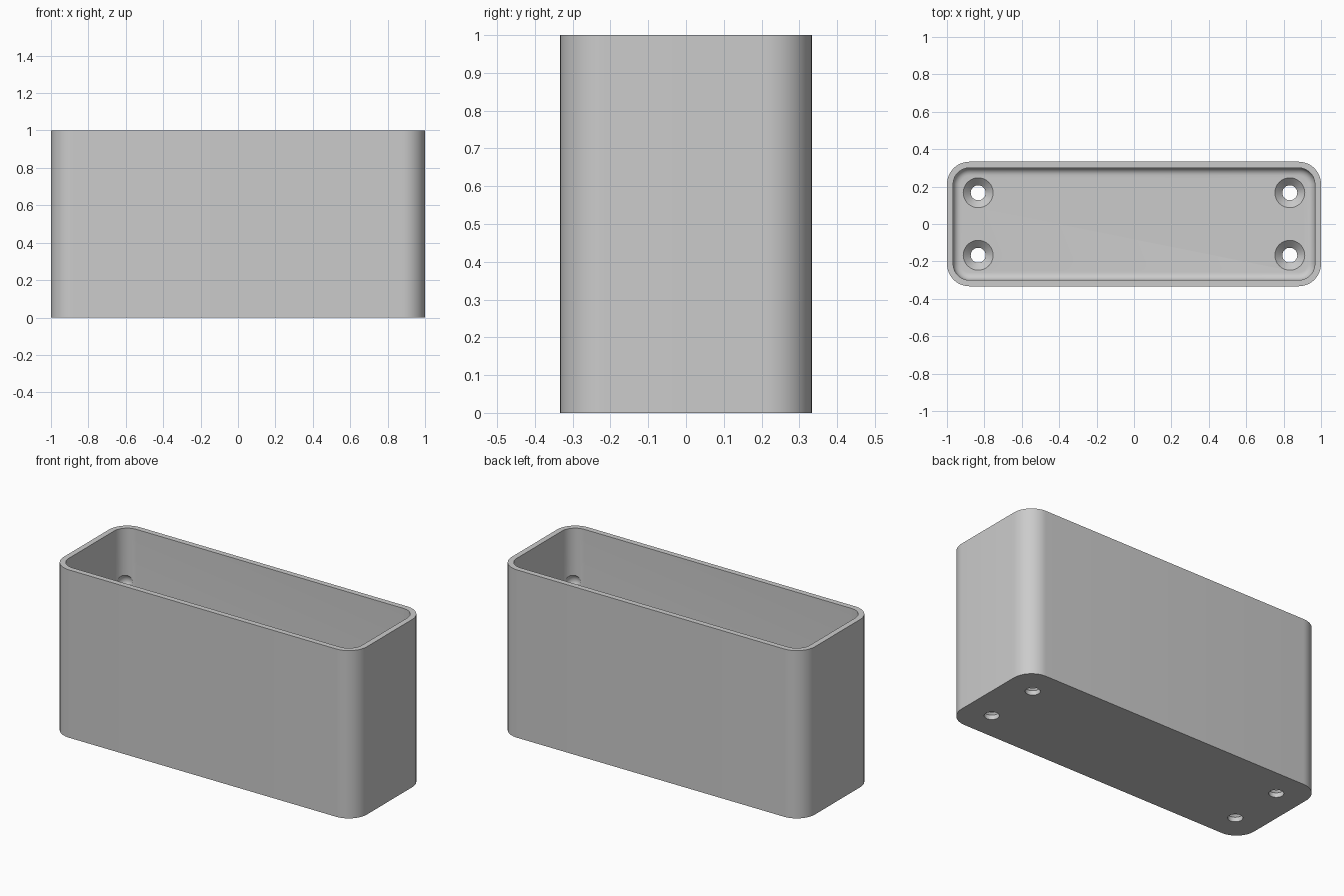
import bpy, bmesh
from math import sin, cos, pi, sqrt
from mathutils import Vector

if "Cube" in bpy.data.objects:
    bpy.data.objects.remove(bpy.data.objects["Cube"], do_unlink=True)

HALF_X, HALF_Y, HEIGHT = 1.0, 0.333, 1.0
CORNER, WALL, FLOOR, FILLET = 0.12, 0.033, 0.067, 0.04
CORNER_STEPS, FILLET_STEPS = 12, 6
SIGNS = [(sx, sy) for sx in (-1, 1) for sy in (-1, 1)]

grey = bpy.data.materials.new("plain_grey")
grey.use_nodes = True
grey.diffuse_color = (0.6, 0.6, 0.6, 1)
grey.node_tree.nodes["Principled BSDF"].inputs["Base Color"].default_value = grey.diffuse_color


def make_object(name, bm):
    bmesh.ops.recalc_face_normals(bm, faces=bm.faces)
    mesh = bpy.data.meshes.new(name)
    bm.to_mesh(mesh)
    bm.free()
    mesh.materials.append(grey)
    obj = bpy.data.objects.new(name, mesh)
    bpy.context.collection.objects.link(obj)
    return obj


def rounded_ring(bm, inset, z):
    """Rounded rectangle, shrunk by inset, at height z."""
    ring = []
    corners = [(1, 1), (-1, 1), (-1, -1), (1, -1)]
    for quarter, (sx, sy) in enumerate(corners):
        for i in range(CORNER_STEPS + 1):
            a = (quarter + i / CORNER_STEPS) * pi / 2
            r = CORNER - inset
            ring.append(bm.verts.new((sx * (HALF_X - CORNER) + r * cos(a),
                                      sy * (HALF_Y - CORNER) + r * sin(a), z)))
    return ring


def loft(bm, rings):
    """Join rings in order and cap both ends."""
    for low, high in zip(rings, rings[1:]):
        for i in range(len(low)):
            j = (i + 1) % len(low)
            bm.faces.new((low[i], low[j], high[j], high[i]))
    bm.faces.new(rings[0])
    bm.faces.new(rings[-1])


# Open box: outside, rim, inside, then the rounded edge down to the floor
bm = bmesh.new()
section = [(0, 0), (0, HEIGHT), (WALL, HEIGHT)]
for i in range(FILLET_STEPS + 1):
    a = i / FILLET_STEPS * pi / 2
    section.append((WALL + FILLET * (1 - cos(a)), FLOOR + FILLET * (1 - sin(a))))
loft(bm, [rounded_ring(bm, inset, z) for inset, z in section])
box = make_object("box_shell", bm)

# Countersunk screw holes
bm = bmesh.new()
for sx, sy in SIGNS:
    rings = []
    for r, z in [(0.04, -0.05), (0.04, 0.027), (0.08, FLOOR), (0.08, 0.1)]:
        rings.append([bm.verts.new((sx * 0.833 + r * cos(k * pi / 16),
                                    sy * 0.167 + r * sin(k * pi / 16), z)) for k in range(32)])
    loft(bm, rings)
holes = make_object("screw_hole_cutter", bm)

# Shallow round dimples inside the corners
bm = bmesh.new()
reach = (CORNER - WALL - 0.033) / sqrt(2)
for sx, sy in SIGNS:
    ball = bmesh.ops.create_uvsphere(bm, u_segments=24, v_segments=16, radius=0.048)
    offset = Vector((sx * (HALF_X - CORNER + reach), sy * (HALF_Y - CORNER + reach), 0.685))
    bmesh.ops.translate(bm, verts=ball["verts"], vec=offset)
dimples = make_object("dimple_cutter", bm)

# Cut the box, then discard the cutters
bpy.ops.object.select_all(action="DESELECT")
bpy.context.view_layer.objects.active = box
box.select_set(True)
for cutter in (holes, dimples):
    cutter.hide_render = True
    mod = box.modifiers.new("cut", "BOOLEAN")
    mod.operation, mod.solver, mod.object = "DIFFERENCE", "EXACT", cutter
    bpy.ops.object.modifier_apply(modifier=mod.name)
    bpy.data.objects.remove(cutter, do_unlink=True)

bpy.ops.object.shade_smooth_by_angle(angle=pi / 6)
